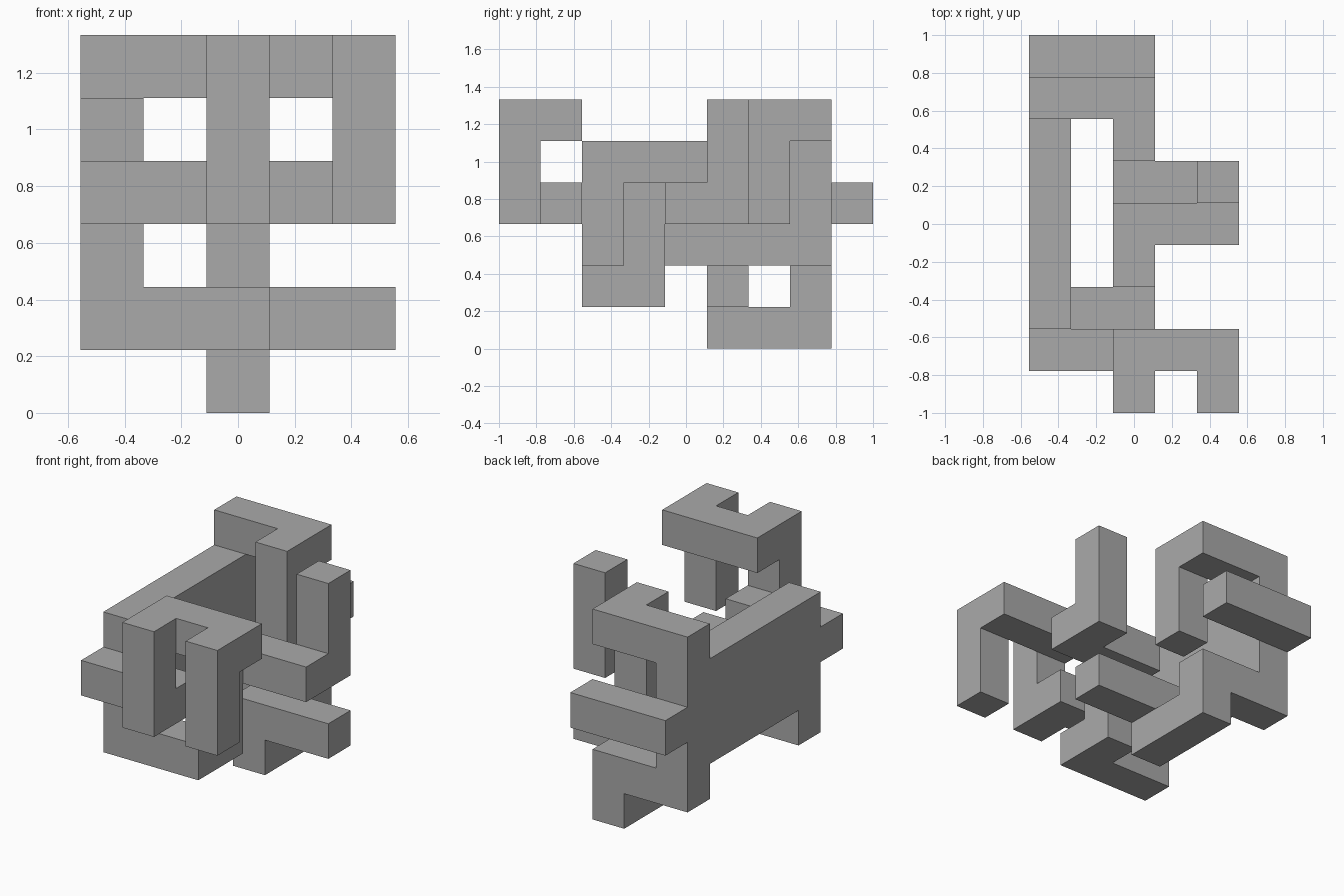
import bpy, bmesh
from math import radians
from mathutils import Vector

if "Cube" in bpy.data.objects:
    bpy.data.objects.remove(bpy.data.objects["Cube"], do_unlink=True)

U = 2 / 9  # side of one cubic unit

# Square beams on a unit grid: name -> first and last cell (x, y, z)
BEAMS = {
    # front hook and its link to the side wall
    "hook_bridge": ((2, 1, 5), (4, 1, 5)),
    "hook_inner_leg": ((2, 0, 3), (2, 0, 5)),
    "hook_outer_leg": ((4, 0, 3), (4, 0, 5)),
    "hook_link": ((0, 1, 3), (2, 1, 3)),
    # tall side wall with its back column
    "side_wall": ((0, 2, 2), (0, 6, 4)),
    "back_column": ((0, 7, 1), (0, 7, 5)),
    # front foot, riser and arm with upright
    "front_foot": ((0, 2, 1), (2, 2, 1)),
    "front_riser": ((2, 3, 1), (2, 3, 3)),
    "arm_root": ((2, 4, 3), (4, 4, 3)),
    "arm_upright": ((4, 5, 3), (4, 5, 5)),
    # back top rail with hanging post, and back crossbar
    "top_rail": ((0, 7, 5), (2, 7, 5)),
    "hanging_post": ((2, 6, 3), (2, 6, 5)),
    "back_crossbar": ((0, 8, 3), (2, 8, 3)),
    # bottom loop and low arm
    "low_rail": ((0, 7, 1), (2, 7, 1)),
    "base_runner": ((2, 5, 0), (2, 7, 0)),
    "low_arm": ((2, 5, 1), (4, 5, 1)),
}


def cells_of(first, last):
    spans = [range(a, b + 1) for a, b in zip(first, last)]
    return {(x, y, z) for x in spans[0] for y in spans[1] for z in spans[2]}


def to_world(p):
    return Vector((p[0] - 2.5, p[1] - 4.5, p[2])) * U


def skin(cells):
    """Outer skin of a set of cells, with flat areas merged."""
    bm = bmesh.new()
    corners = {}

    def vert(p):
        if p not in corners:
            corners[p] = bm.verts.new(to_world(p))
        return corners[p]

    for cell in cells:
        for axis in range(3):
            for side in (0, 1):
                neighbour = list(cell)
                neighbour[axis] += 2 * side - 1
                if tuple(neighbour) in cells:
                    continue
                loop = []
                for a, b in ((0, 0), (1, 0), (1, 1), (0, 1)):
                    p = list(cell)
                    p[axis] += side
                    p[(axis + 1) % 3] += a
                    p[(axis + 2) % 3] += b
                    loop.append(vert(tuple(p)))
                bm.faces.new(loop if side else loop[::-1])
    bmesh.ops.dissolve_limit(bm, angle_limit=radians(1),
                             verts=bm.verts[:], edges=bm.edges[:])
    return bm


# Plain grey material
grey = bpy.data.materials.new("plain_grey")
grey.use_nodes = True
colour = (0.4, 0.4, 0.4, 1)
grey.diffuse_color = colour
grey.node_tree.nodes["Principled BSDF"].inputs["Base Color"].default_value = colour

# All beams fused into one solid
solid = set()
for first, last in BEAMS.values():
    solid |= cells_of(first, last)
mesh = bpy.data.meshes.new("beam_frame")
bm = skin(solid)
bm.to_mesh(mesh)
bm.free()
mesh.materials.append(grey)
frame = bpy.data.objects.new("beam_frame", mesh)
bpy.context.collection.objects.link(frame)
